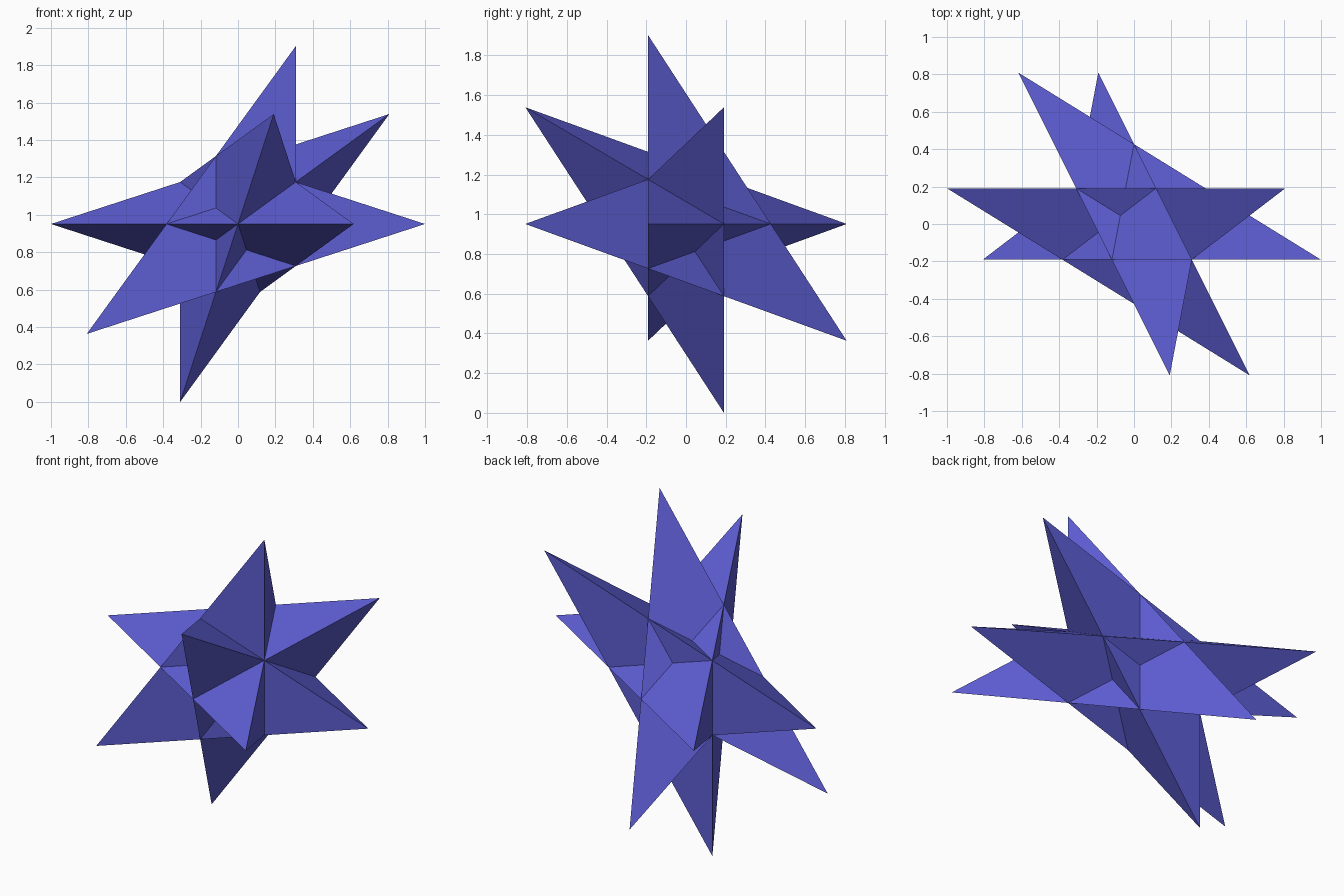
import bpy
import bmesh
import math
from mathutils import Vector

cube = bpy.data.objects.get("Cube")
if cube:
    bpy.data.objects.remove(cube, do_unlink=True)

# One flat blue
blue = bpy.data.materials.new("violet blue")
blue.use_nodes = True
colour = (0.11, 0.11, 0.65, 1.0)
blue.diffuse_color = colour
blue.node_tree.nodes["Principled BSDF"].inputs["Base Color"].default_value = colour

PHI = (1 + math.sqrt(5)) / 2
RING = 1 / PHI ** 2            # core ring radius, for spike tips reaching x = 1
CORE = RING * math.sqrt(5) / 2  # core radius
CENTRE = Vector((0, 0, math.sin(math.radians(72))))

# Icosahedral core with one corner pointing straight forward
bm = bmesh.new()
for side in (1, -1):
    bm.verts.new((0, -CORE * side, 0))
    for i in range(5):
        a = math.radians(36 + 72 * i)
        bm.verts.new((side * RING * math.cos(a), -side * CORE / math.sqrt(5),
                      side * RING * math.sin(a)))
bmesh.ops.convex_hull(bm, input=bm.verts[:])

# Spike tips; each has an opposite twin, all other faces become dents
TIPS = [Vector(t) for t in ((0.31, -0.19, 0.95), (0.81, 0.19, 0.59), (1.0, -0.19, 0.0),
                            (0.19, -0.81, 0.59), (0.62, -0.81, 0.0))]
DENT = 3 / PHI ** 3
poked = bmesh.ops.poke(bm, faces=bm.faces[:])
for v in poked["verts"]:
    tip = v.co * 3
    spike = any(min((tip - t).length, (tip + t).length) < 0.1 for t in TIPS)
    v.co = tip if spike else v.co * DENT

bmesh.ops.recalc_face_normals(bm, faces=bm.faces[:])
bmesh.ops.translate(bm, verts=bm.verts[:], vec=CENTRE)

mesh = bpy.data.meshes.new("spiked_star")
bm.to_mesh(mesh)
bm.free()
mesh.materials.append(blue)
star = bpy.data.objects.new("spiked_star", mesh)
bpy.context.scene.collection.objects.link(star)
